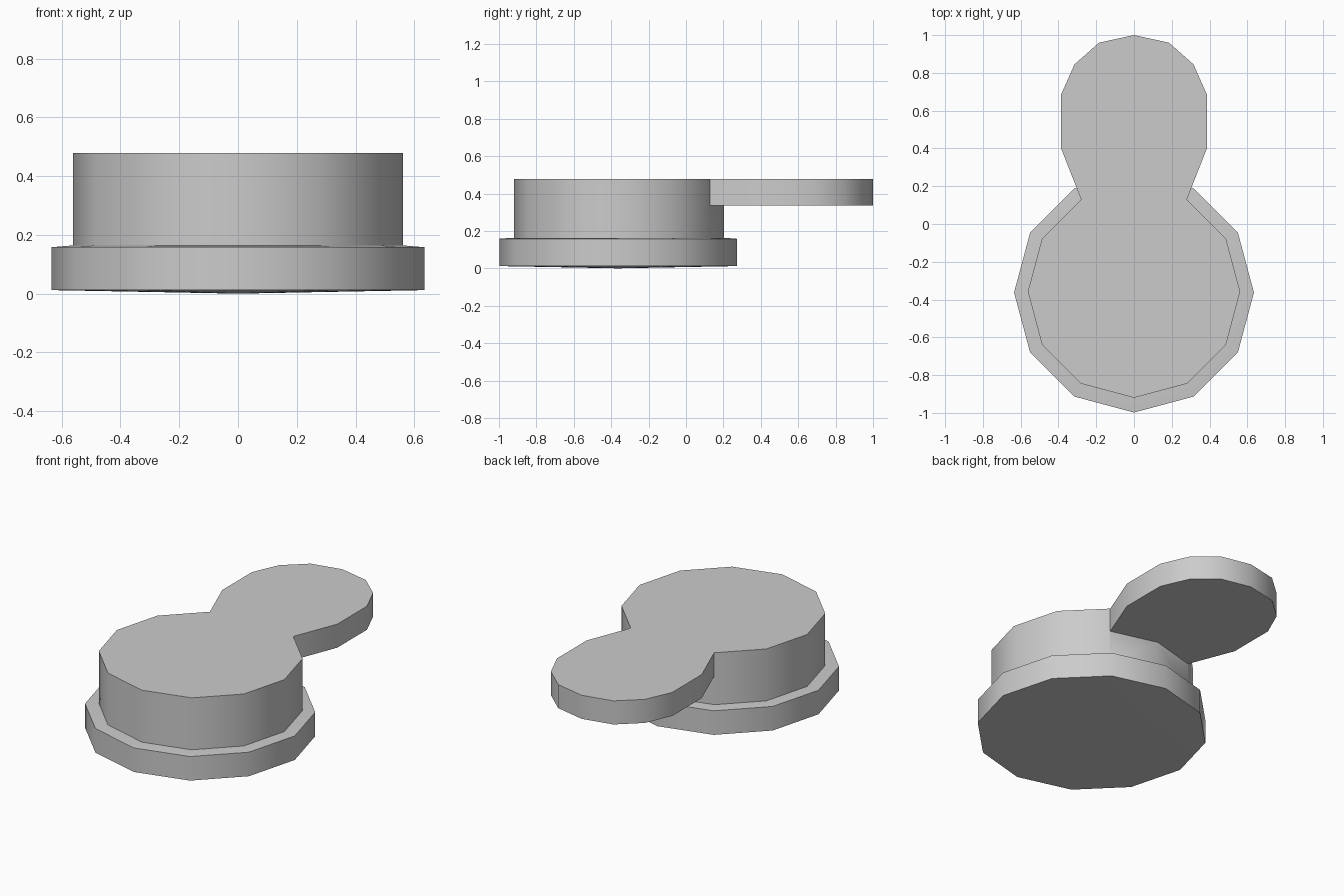
import bpy, bmesh
from math import sin, cos, pi, radians

if "Cube" in bpy.data.objects:
    bpy.data.objects.remove(bpy.data.objects["Cube"])


def ring_points(radius, cy, sides=12):
    return [(radius * sin(2 * pi * i / sides), cy - radius * cos(2 * pi * i / sides))
            for i in range(sides)]


def lofted(name, layers, apex_z=None):
    """Stack matching outlines given as (points, z); optional shallow point underneath."""
    bm = bmesh.new()
    rings = [[bm.verts.new((x, y, z)) for x, y in pts] for pts, z in layers]
    n = len(rings[0])
    for low, high in zip(rings, rings[1:]):
        for i in range(n):
            j = (i + 1) % n
            bm.faces.new((low[i], low[j], high[j], high[i]))
    bm.faces.new(rings[-1])
    if apex_z is None:
        bm.faces.new(rings[0][::-1])
    else:
        cy = sum(v.co.y for v in rings[0]) / n
        tip = bm.verts.new((0, cy, apex_z))
        for i in range(n):
            bm.faces.new((rings[0][(i + 1) % n], rings[0][i], tip))
    bmesh.ops.recalc_face_normals(bm, faces=bm.faces)
    mesh = bpy.data.meshes.new(name)
    bm.to_mesh(mesh)
    bm.free()
    obj = bpy.data.objects.new(name, mesh)
    bpy.context.collection.objects.link(obj)
    return obj


CY = -0.363

# Wide foot with a very slightly domed underside
foot = lofted("foot", [(ring_points(0.635, CY), 0.012),
                       (ring_points(0.635, CY), 0.158),
                       (ring_points(0.575, CY), 0.163)], apex_z=0.003 - 0.003)

# Narrower drum above the foot
drum = lofted("drum", [(ring_points(0.562, CY + 0.005), 0.15),
                       (ring_points(0.562, CY + 0.005), 0.478)])

# Rounded tab flush with the drum top, rooted inside the drum
right = [(0.264, 0.09), (0.386, 0.40), (0.386, 0.685), (0.315, 0.845), (0.185, 0.96)]
outline = right + [(0, 1.0)] + [(-x, y) for x, y in reversed(right)]
tab = lofted("tab_cutter", [(outline, 0.335), (outline, 0.478)])

# Merge tab and drum into one skin
union = drum.modifiers.new("join_tab", 'BOOLEAN')
union.operation = 'UNION'
union.solver = 'EXACT'
union.object = tab
bpy.context.view_layer.objects.active = drum
drum.select_set(True)
bpy.ops.object.modifier_apply(modifier=union.name)
bpy.data.objects.remove(tab, do_unlink=True)
drum.name = "drum_with_tab"

# Smooth walls, crisp rims
foot.select_set(True)
bpy.ops.object.shade_smooth_by_angle(angle=radians(40))
